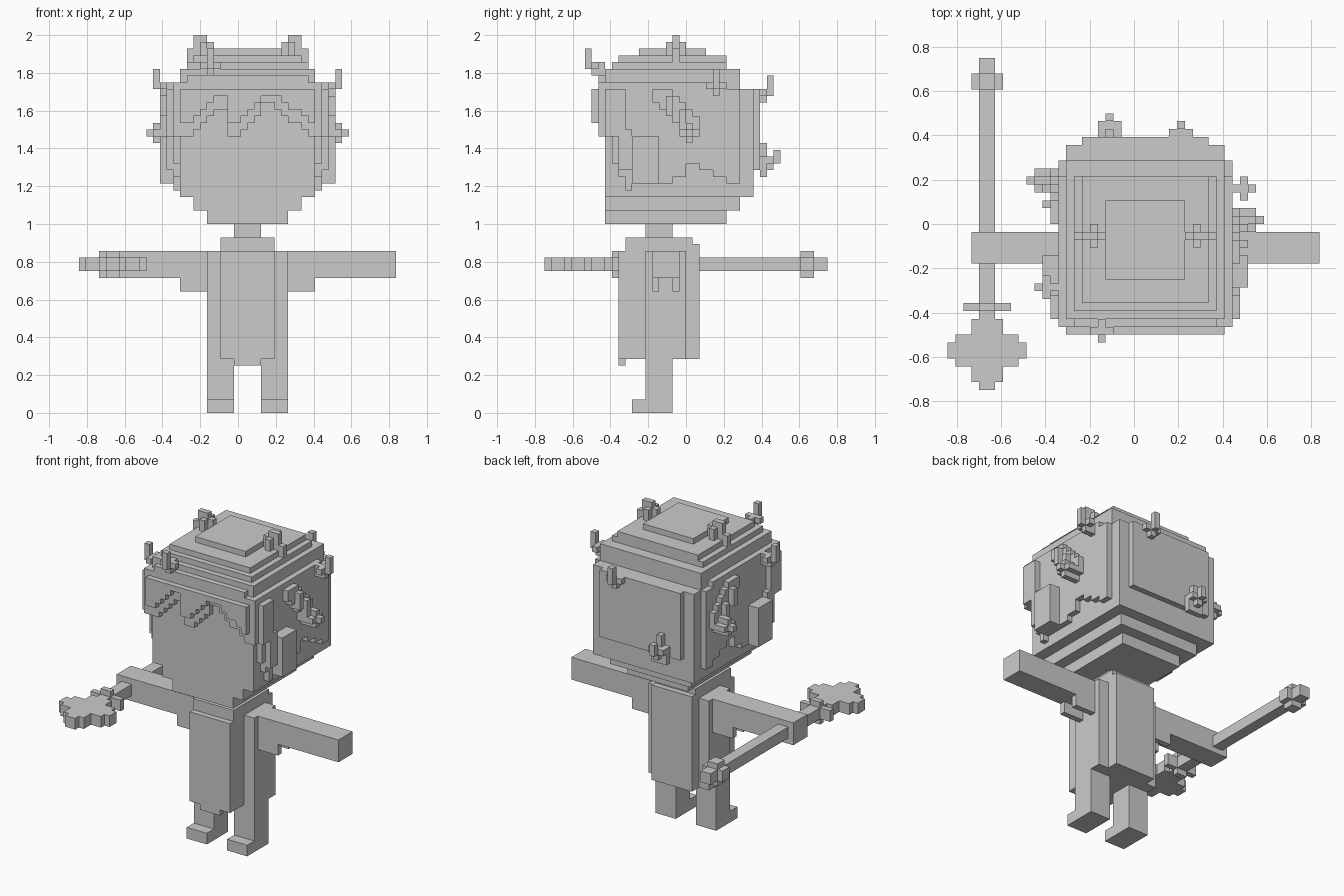
import bpy
import bmesh
from mathutils import Vector

cube = bpy.data.objects.get("Cube")
if cube:
    bpy.data.objects.remove(cube, do_unlink=True)

UNIT = 1 / 28          # edge of one building block
CENTRE_X = 0.051       # the body is slightly off centre because of the wand

grey = bpy.data.materials.new("plain_grey")
grey.use_nodes = True
tone = (0.6, 0.6, 0.6, 1)
grey.diffuse_color = tone
grey.node_tree.nodes["Principled BSDF"].inputs["Base Color"].default_value = tone


def part(name, boxes):
    """Make one object from boxes given as (x range, y range, z range) in blocks."""
    bm = bmesh.new()
    for ranges in boxes:
        low = Vector([min(r) for r in ranges])
        high = Vector([max(r) for r in ranges])
        made = bmesh.ops.create_cube(bm, size=1)
        for vert in made["verts"]:
            spot = [(a + b) / 2 + c * (b - a) for a, b, c in zip(low, high, vert.co)]
            vert.co = Vector(spot) * UNIT + Vector((CENTRE_X, 0, 0))
    mesh = bpy.data.meshes.new(name)
    bm.to_mesh(mesh)
    bm.free()
    mesh.materials.append(grey)
    obj = bpy.data.objects.new(name, mesh)
    bpy.context.collection.objects.link(obj)


def wide(half, y, z):
    """Box symmetric about the middle of the body."""
    return ((-half, half), y, z)


def flip(boxes):
    return [((-x[0], -x[1]), y, z) for x, y, z in boxes]


def both_sides(name, boxes):
    part("left_" + name, boxes)
    part("right_" + name, flip(boxes))


def sprig(name, root, axis, way, rise):
    """Small twig that grows out of a wall along the axis and then bends up."""
    across = 1 - axis

    def cell(near, far, half, bottom, top):
        ranges = [None, None, (root[2] + bottom, root[2] + top)]
        ranges[axis] = (root[axis] + near * way, root[axis] + far * way)
        ranges[across] = (root[across] - half, root[across] + half)
        return tuple(ranges)

    part(name, [
        cell(-1, 1, 0.5, 0, 2),
        cell(0, 1, 1.5, 1, 2),
        cell(1, 2, 0.5, 1, rise),
    ])


def blossom_spray(name, side, front_y):
    """Blossoms trailing down and back over one side of the head, ending in a bud."""
    boxes = []
    for n in range(5):
        y, z = front_y + n, 47 - n
        boxes.append(((10, 12), (y - 1, y + 2), (z - 1, z + 1)))
        if n % 2:
            boxes.append(((11, 13), (y, y + 1), (z - 2, z + 1)))
    y = front_y + 4
    boxes += [
        ((11, 14), (y - 1, y + 2), (41, 42)),
        ((11, 14), (y, y + 1), (40, 43)),
        ((14, 15), (y, y + 1), (41, 42)),
    ]
    part(name, boxes if side > 0 else flip(boxes))


# Legs and feet
both_sides("leg", [((2, 6), (-6, -2), (4, 8))])
both_sides("shin", [((2, 6), (-6, -2), (2, 4))])
both_sides("foot", [((2, 6), (-8, -2), (0, 2))])

# Torso with its collar and neck
part("torso", [
    wide(4, (-10, 2), (8, 24)),
    wide(6, (-6, 0), (8, 24)),
    wide(2, (-10, -9), (7, 8)),
])
part("collar", [wide(4, (-9, 1), (24, 26)), wide(4, (1, 2), (24, 25))])
part("neck", [wide(2, (-6, -2), (26, 28))])

# Arms with hanging sleeve edges
sleeve = [((6, 10), y, (18, 20)) for y in ((-5, -4), (-2, -1))]
both_sides("upper_arm", [((6, 14), (-5, -1), (20, 24))] + sleeve)
both_sides("forearm", [((14, 18), (-5, -1), (20, 24))])
both_sides("hand", [((18, 22), (-5, -1), (20, 24))])

# Wand: shaft, end knob, guard ring and star-like head
GRIP = -20


def wand_box(half, y, z=(21, 23)):
    return ((GRIP - half, GRIP + half), y, z)


part("wand_shaft", [wand_box(1, (-12, 21))])
part("wand_knob", [wand_box(2, (17, 19)), wand_box(1, (17, 19), (20, 24))])
part("wand_guard", [wand_box(3, (-11, -10)), wand_box(1, (-11, -10), (20, 24))])
star = []
front = -12
for half, depth in ((2, 2), (4, 1), (5, 2), (4, 1), (2, 2), (1, 1)):
    star.append(wand_box(half, (front - depth, front)))
    front -= depth
part("wand_head", star)

# Head: stepped jaw, rounded middle
FACE = -12
part("jaw", [
    wide(6, (FACE, 6), (28, 30)),
    wide(8, (FACE, 8), (30, 32)),
    wide(10, (FACE, 10), (32, 34)),
])
part("head", [
    wide(10, (FACE, 10), (34, 48)),
    wide(8, (FACE, 11), (36, 48)),
])
both_sides("ear", [((10, 13), (-8, -4), (34, 41))])

# Stepped crown of hair
part("hair_crown", [
    wide(11, (FACE, 6), (48, 49)),
    wide(10, (FACE, 8), (48, 51)),
    wide(9, (-13, 8), (48, 50)),
    wide(9, (-11, 6), (51, 52)),
    wide(8, (-10, 6), (52, 53)),
    wide(5, (-7, 3), (53, 54)),
])

# Fringe: two layers of ragged columns
lower_edge = [41, 41, 41, 42, 43, 44, 45, 45, 41, 41, 42,
              43, 44, 46, 46, 45, 44, 43, 43, 42, 41, 41]
under, over = [], []
for n, edge in enumerate(lower_edge):
    x = (n - 11, n - 10)
    under.append((x, (-13, FACE), (edge, 49)))
    if 0 < n < 21:
        over.append((x, (-14, -13), (min(edge + 2, 47), 48)))
part("fringe_under", under)
part("fringe_over", over)

# Side hair: ragged lower edge and a thicker lock at the temple
sides = []
for n, edge in enumerate([41, 37, 35, 33, 41, 41, 41, 41, 34, 34, 35,
                          35, 37, 37, 36, 36, 35, 35, 34, 34]):
    y = FACE + n
    sides.append(((10, 11), (y, y + 1), (edge, 48)))
lock = [((11, 12), (FACE, -9), (41, 48)), ((11, 12), (-10, -8), (36, 42))]
both_sides("side_hair", sides + lock)

# Trailing blossoms on both sides, sprigs on the sides, back and brow
blossom_spray("left_blossoms", 1, -4)
blossom_spray("right_blossoms", -1, 1)
sprig("left_sprig", (12, 4.5, 47), 0, 1, 4)
sprig("right_sprig", (-12, -8, 47), 0, -1, 4)
sprig("back_upper_sprig", (4.5, 11, 46), 1, 1, 4)
sprig("back_lower_sprig", (-4.5, 12, 36), 1, 1, 3)
part("back_blossom", [
    ((-6, -3), (11, 12), (35, 38)),
    ((-5, -4), (11, 12), (38, 40)),
])
sprig("brow_sprig", (-5.5, -13, 50), 1, -1, 4)

# Sprigs on top of the head
both_sides("top_sprig", [
    ((8, 9), (-2, -1), (52, 54)),
    ((5, 8), (-2, -1), (53, 55)),
    ((6, 7), (-3, 0), (53, 55)),
    ((7, 8), (-2, -1), (54, 56)),
    ((6, 7), (-2, -1), (54, 56)),
])
